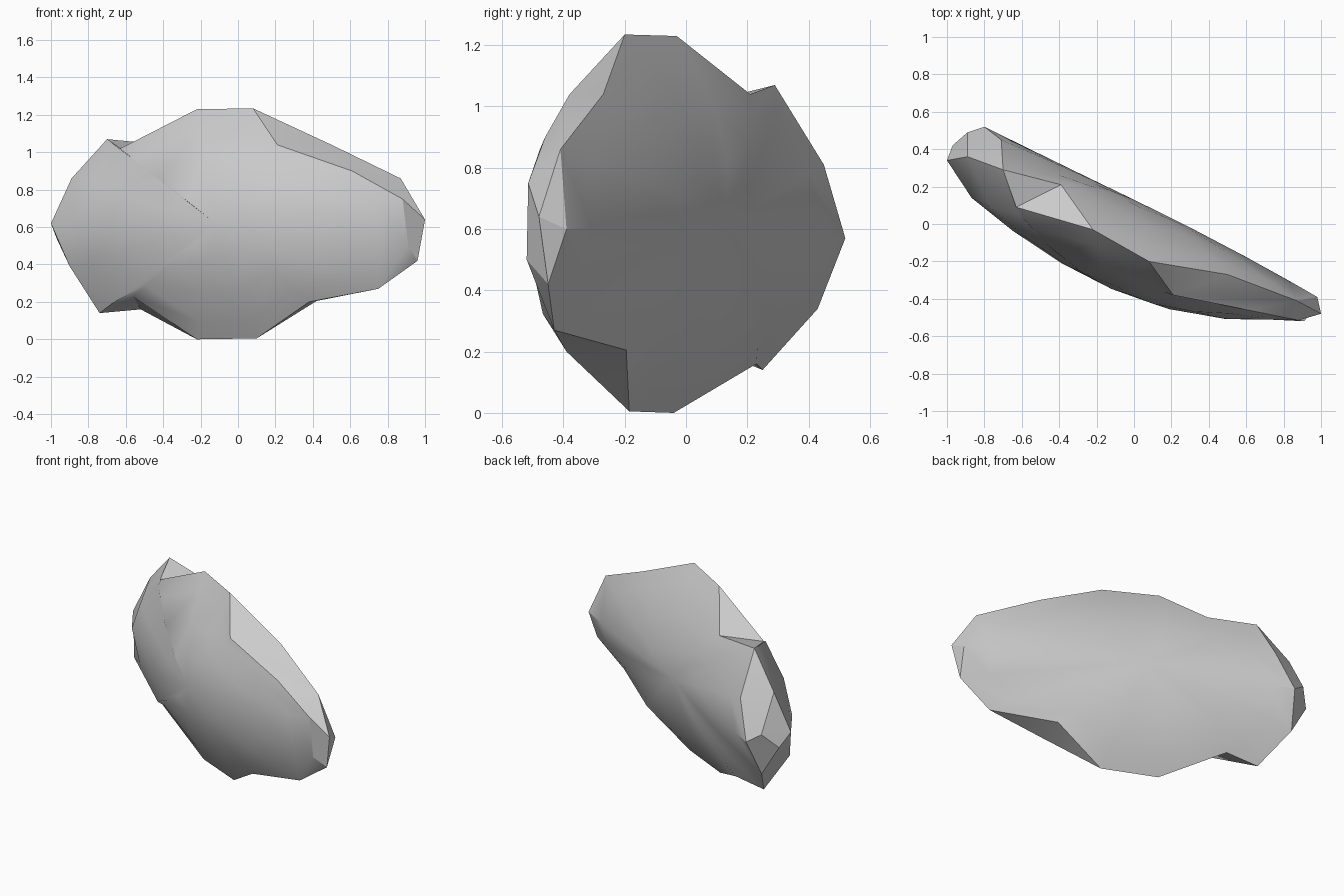
import bpy
import bmesh
import math
from mathutils import Vector

cube = bpy.data.objects.get("Cube")
if cube:
    bpy.data.objects.remove(cube, do_unlink=True)

# Rim stations, clockwise from the top: front corner, outer corner, back corner.
# A missing corner repeats the one before it.
LEFT_TIP = (-1, .34, .62)
LEFT_BACK = (-.8, .52, .57)
STATIONS = [
    [(-.22, -.03, 1.23)],
    [(.08, -.2, 1.235)],
    [(.21, -.38, 1.04), (.5, -.27, 1.04)],
    [(.61, -.46, .9), (.87, -.41, .86)],
    [(.88, -.515, .75), (1, -.48, .64), (.98, -.39, .6)],
    [(.91, -.52, .5), (.96, -.45, .42)],
    [(.75, -.43, .27)],
    [(.38, -.39, .2), (.42, -.195, .205)],
    [(.1, -.185, .005)],
    [(-.22, -.04, 0)],
    [(-.56, .03, .23), (-.52, .23, .16)],
    [(-.74, .25, .14)],
    [(-.9, .21, .39), (-.85, .43, .34)],
    [LEFT_TIP, (-.97, .42, .54), LEFT_BACK],
    [LEFT_TIP, (-.89, .49, .63), LEFT_BACK],
    [(-.89, .36, .86), (-.89, .36, .86), (-.71, .45, .81)],
    [(-.7, .29, 1.07)],
    [(-.63, .09, 1.02), (-.39, .21, 1.04)],
]
RING_SCALES = (.85, .6, .3)


def front_point(rim, scale):
    """Point on the slanted dome that forms the front face."""
    point = Vector((-.12, 0, .62)).lerp(rim, scale)
    across = ((point.x + .12) / 1.05) ** 2
    upward = (2.2 - .5 * point.x) * (point.z - .62) ** 2
    point.y = -.44 * point.x - .09 - .31 * (1 - across - upward)
    return point


def back_point(rim, scale):
    """Shallow back face, bulging slightly from a slanted plane."""
    centre = Vector((0, .13, .62))
    point = centre.lerp(rim, scale)
    rim_depth = rim.y + .48 * rim.x
    depth = rim_depth + (centre.y - rim_depth) * (1 - scale ** 2)
    point.y = depth - .48 * point.x
    return point


# Gather the loops from the front centre, over the rim, to the back centre
rims = []
for station in STATIONS:
    corners = [Vector(c) for c in station]
    while len(corners) < 3:
        corners.append(corners[-1])
    rims.append(corners)

loops = [[front_point(r[0], s) for r in rims] for s in reversed(RING_SCALES)]
loops += [[r[i] for r in rims] for i in range(3)]
loops += [[back_point(r[2], s) for r in rims] for s in RING_SCALES]

# Skin the loops, sharing the corners that coincide
bm = bmesh.new()
shared = {}


def vertex(co):
    key = tuple(round(c, 4) for c in co)
    if key not in shared:
        shared[key] = bm.verts.new(co)
    return shared[key]


def add_face(points):
    verts = list(dict.fromkeys(vertex(p) for p in points))
    if len(verts) > 2:
        bm.faces.new(verts)


count = len(rims)
for near, far in zip(loops, loops[1:]):
    for i in range(count):
        j = (i + 1) % count
        add_face((near[i], near[j], far[j], far[i]))
for loop, pole in ((loops[0], front_point(rims[0][0], 0)),
                   (loops[-1], back_point(rims[0][2], 0))):
    for i in range(count):
        add_face((loop[i], loop[(i + 1) % count], pole))
bmesh.ops.recalc_face_normals(bm, faces=bm.faces[:])

mesh = bpy.data.meshes.new("rock")
bm.to_mesh(mesh)
bm.free()
rock = bpy.data.objects.new("rock", mesh)
bpy.context.collection.objects.link(rock)

# Plain grey stone
stone = bpy.data.materials.new("grey stone")
stone.use_nodes = True
colour = (.6, .6, .6, 1)
stone.diffuse_color = colour
stone.node_tree.nodes["Principled BSDF"].inputs["Base Color"].default_value = colour
mesh.materials.append(stone)

# Smooth faces with crisp chipped edges
bpy.ops.object.select_all(action="DESELECT")
rock.select_set(True)
bpy.context.view_layer.objects.active = rock
bpy.ops.object.shade_smooth_by_angle(angle=math.radians(28))
